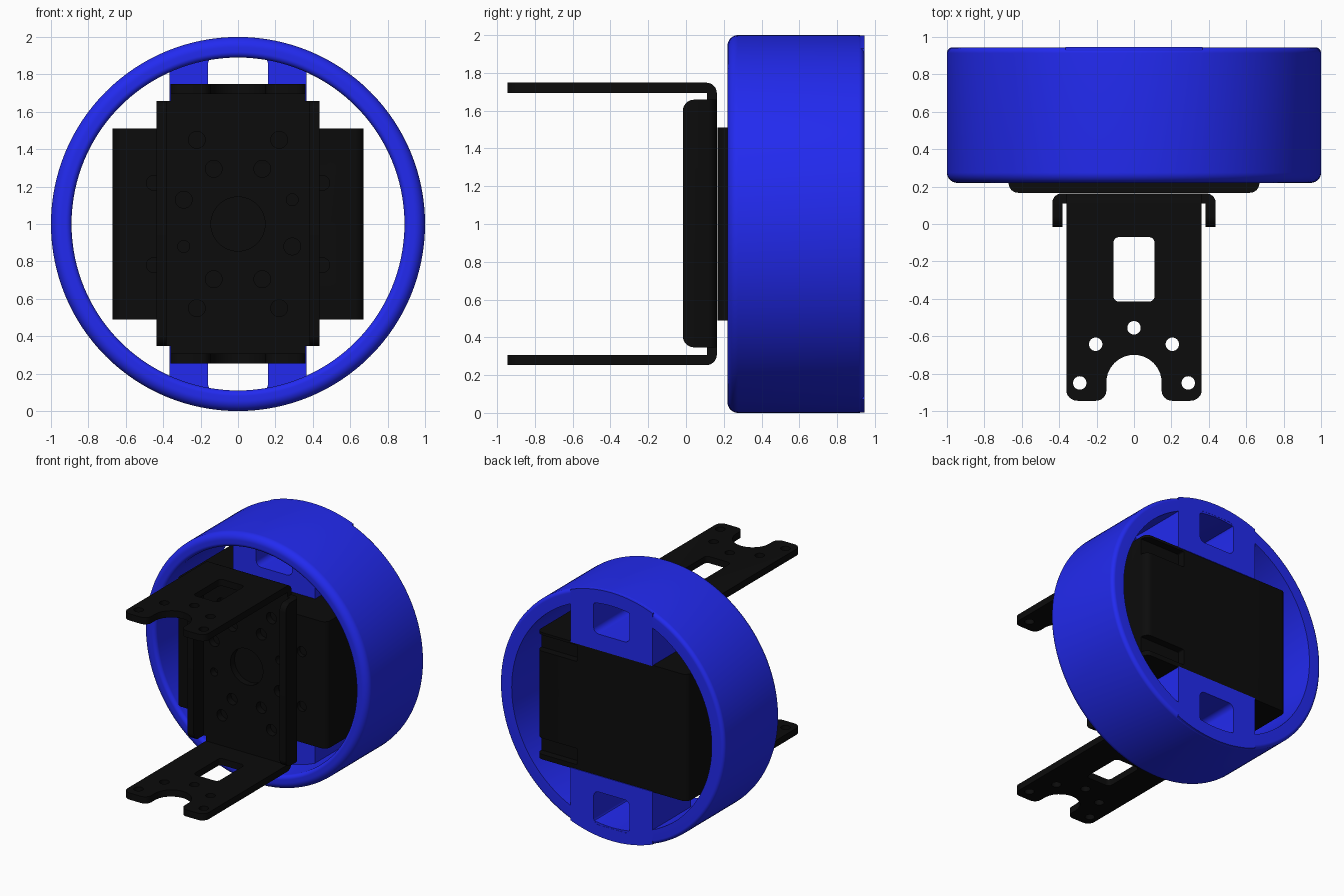
import bpy, bmesh
from math import pi, cos, sin, tan, radians, sqrt
from mathutils import Vector

if "Cube" in bpy.data.objects:
    bpy.data.objects.remove(bpy.data.objects["Cube"])


def material(name, rgb):
    m = bpy.data.materials.new(name)
    m.diffuse_color = (*rgb, 1)
    m.use_nodes = True
    m.node_tree.nodes["Principled BSDF"].inputs["Base Color"].default_value = m.diffuse_color
    return m


BLUE = material("blue_plastic", (0.016, 0.023, 0.87))
BLACK = material("black_plastic", (0.0035, 0.0035, 0.0035))


def rounded(points, n=8):
    """Outline from (u, v[, radius]) corners."""
    out = []
    for i, p in enumerate(points):
        c = Vector(p[:2])
        if len(p) < 3:
            out.append(c)
            continue
        a = (Vector(points[i - 1][:2]) - c).normalized()
        b = (Vector(points[(i + 1) % len(points)][:2]) - c).normalized()
        half = a.angle(b) / 2
        r, t = p[2], p[2] / tan(half)
        centre = c + (a + b).normalized() * r / sin(half)
        s, e = c + a * t - centre, c + b * t - centre
        out += [centre + s.lerp(e, k / n).normalized() * r for k in range(n + 1)]
    return out


def rect(u0, u1, v0, v1, r):
    return rounded([(u0, v0, r), (u1, v0, r), (u1, v1, r), (u0, v1, r)])


def circle(u, v, r, n=32):
    return [(u + r * cos(2 * pi * k / n), v + r * sin(2 * pi * k / n)) for k in range(n)]


def finish(name, bm, mat):
    bmesh.ops.recalc_face_normals(bm, faces=bm.faces)
    me = bpy.data.meshes.new(name)
    bm.to_mesh(me)
    bm.free()
    ob = bpy.data.objects.new(name, me)
    bpy.context.collection.objects.link(ob)
    me.materials.append(mat)
    return ob


def prism(name, outline, axis, lo, hi, mat=BLACK):
    place = {"x": lambda u, v: (lo, u, v), "y": lambda u, v: (u, lo, v),
             "z": lambda u, v: (u, v, lo)}[axis]
    bm = bmesh.new()
    f = bm.faces.new([bm.verts.new(place(*p)) for p in outline])
    g = bmesh.ops.extrude_face_region(bm, geom=[f])["geom"]
    shift = Vector([(hi - lo) * (a == axis) for a in "xyz"])
    bmesh.ops.translate(bm, vec=shift, verts=[v for v in g if isinstance(v, bmesh.types.BMVert)])
    return finish(name, bm, mat)


def activate(ob):
    bpy.ops.object.select_all(action="DESELECT")
    ob.select_set(True)
    bpy.context.view_layer.objects.active = ob


def boolean(ob, outline, axis, lo, hi, op="DIFFERENCE"):
    cutter = prism("cutter", outline, axis, lo, hi, ob.data.materials[0])
    mod = ob.modifiers.new("cut", "BOOLEAN")
    mod.operation, mod.solver, mod.object = op, "EXACT", cutter
    activate(ob)
    bpy.ops.object.modifier_apply(modifier=mod.name)
    bpy.data.objects.remove(cutter)


def smooth(ob):
    activate(ob)
    bpy.ops.object.shade_smooth_by_angle(angle=radians(32))


# wheel rim: rounded section spun about the y axis through z = 1
section = rounded([(0.89, 0.22, 0.03), (1.0, 0.22, 0.055), (1.0, 0.944, 0.03), (0.89, 0.944)])
bm = bmesh.new()
N = 128
rings = [[bm.verts.new((r * cos(2 * pi * k / N), y, 1 + r * sin(2 * pi * k / N)))
          for r, y in section] for k in range(N)]
for k in range(N):
    a, b = rings[k], rings[(k + 1) % N]
    for j in range(len(section)):
        i = j - 1
        bm.faces.new((a[i], a[j], b[j], b[i]))
smooth(finish("wheel_rim", bm, BLUE))

# hollow spoke blocks between servo body and rim
W, R = 0.365, 0.998
arc = [(W - 2 * W * k / 24, 1 + sqrt(R * R - (W - 2 * W * k / 24) ** 2)) for k in range(25)]
for name, turn in (("upper_spoke", 0), ("lower_spoke", pi)):
    spoke = prism(name, [(-W, 1.505), (W, 1.505)] + arc, "y", 0.46, 0.9455, BLUE)
    boolean(spoke, rect(-0.16, 0.16, 1.635, 1.9, 0.045), "y", 0.2, 1.1)
    if turn:
        for v in spoke.data.vertices:
            v.co.x, v.co.z = -v.co.x, 2 - v.co.z
    smooth(spoke)

# servo body with connector recesses and screw holes
body = prism("servo_body", rect(-0.67, 0.67, 0.167, 0.94, 0.05), "z", 0.49, 1.51)
for z0, z1 in ((0.53, 0.66), (1.36, 1.49)):
    boolean(body, rect(0.31, 0.80, z0, z1, 0.01), "y", 0.88, 1.0)
for x in (-0.45, 0.45):
    for z in (0.78, 1.22):
        boolean(body, circle(x, z, 0.04), "y", 0.1, 0.20)
smooth(body)

# U bracket: base plate and two arms
bracket = prism("u_bracket", rounded([
    (-0.95, 1.748), (0.163, 1.748, 0.055), (0.163, 0.253, 0.055), (-0.95, 0.253),
    (-0.95, 0.307), (0.11, 0.307), (0.11, 1.694), (-0.95, 1.694)]), "x", -0.362, 0.362)
# arm ends: rounded tips and round notch
tip = [(0.5, -1.1), (0.5, -0.86), (0.363, -0.86), (0.363, -0.945, 0.06),
       (0.148, -0.945, 0.055), (0.148, -0.70, 0.147)]
boolean(bracket, rounded(tip + [(-p[0], *p[1:]) for p in reversed(tip)]), "z", 0, 2)
# arm window and screw holes
boolean(bracket, rect(-0.11, 0.11, -0.415, -0.07, 0.03), "z", 0, 2)
for x, y in ((0, -0.555), (-0.205, -0.643), (0.205, -0.643), (-0.29, -0.85), (0.29, -0.85)):
    boolean(bracket, circle(x, y, 0.036), "z", 0, 2)
# base plate holes
holes = [(0, 1, 0.145), (-0.29, 1.13, 0.045), (0.29, 0.88, 0.045),
         (0.29, 1.13, 0.032), (-0.29, 0.88, 0.032)]
for sx in (-1, 1):
    for sz in (-1, 1):
        holes += [(0.13 * sx, 1 + 0.295 * sz, 0.045), (0.22 * sx, 1 + 0.45 * sz, 0.045)]
for x, z, r in holes:
    boolean(bracket, circle(x, z, r), "y", 0.05, 0.25)
smooth(bracket)

# bent side flanges
for name, s in (("right_flange", 1), ("left_flange", -1)):
    flange = prism(name, rounded([(0.35, 0.163), (0.437, 0.163, 0.05), (0.437, -0.03),
                                  (0.382, -0.03), (0.382, 0.11), (0.35, 0.11)]), "z", 0.3, 1.7)
    boolean(flange, rounded([(-0.017, 0.347, 0.06), (0.3, 0.347), (0.3, 1.658),
                             (-0.017, 1.658, 0.06)]), "x", 0.2, 0.6, "INTERSECT")
    if s < 0:
        for v in flange.data.vertices:
            v.co.x = -v.co.x
        flange.data.flip_normals()
    smooth(flange)
